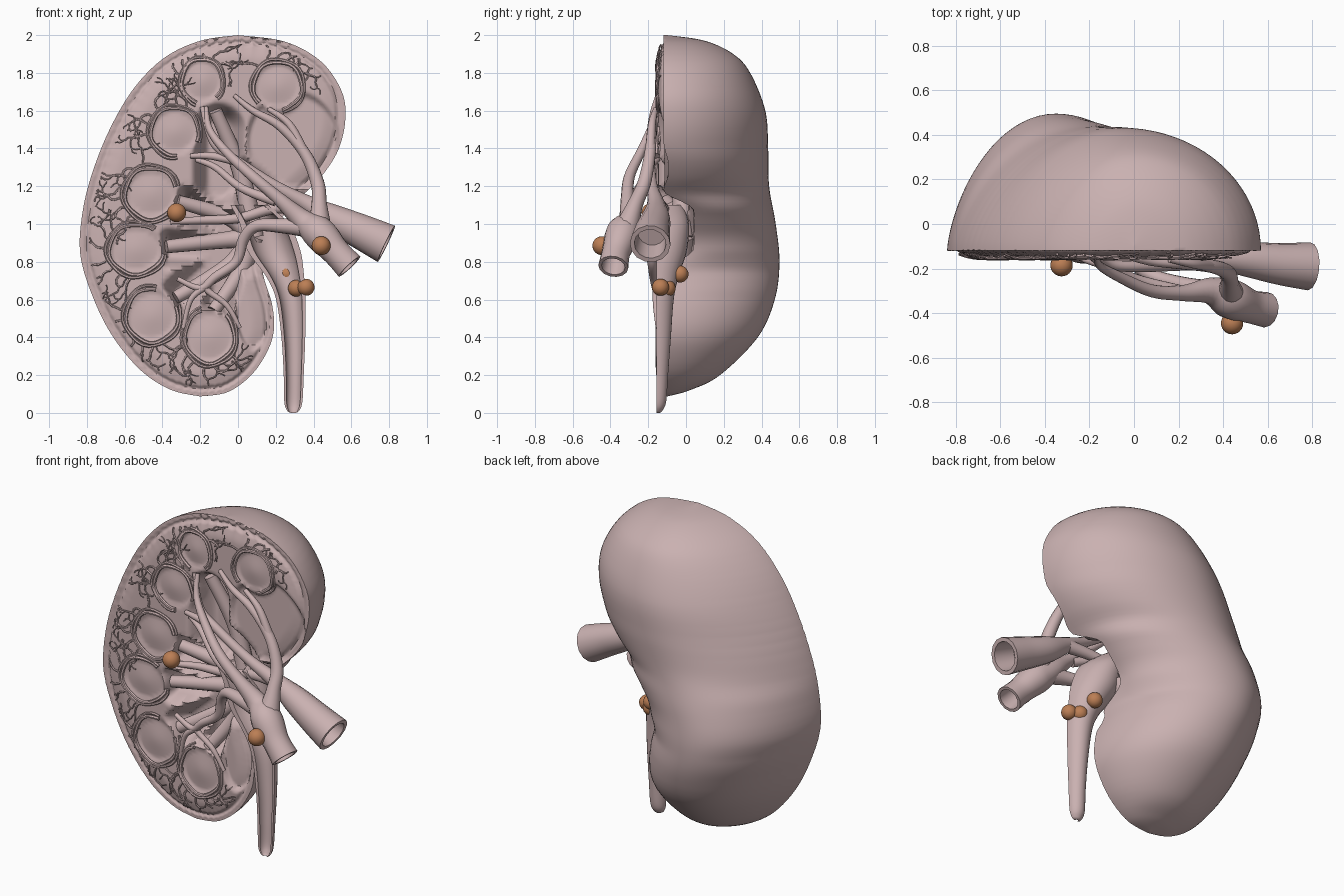
import bpy, bmesh, math, random
from mathutils import Vector

if "Cube" in bpy.data.objects:
    bpy.data.objects.remove(bpy.data.objects["Cube"])

random.seed(4)
FLESH, PIN = (0.59, 0.44, 0.44, 1), (0.50, 0.21, 0.09, 1)
mats = {}
for mname, col in (("flesh", FLESH), ("pin", PIN)):
    mats[mname] = bpy.data.materials.new(mname)
    mats[mname].diffuse_color = col


def finish(bm, name, mat="flesh", angle=40):
    bmesh.ops.recalc_face_normals(bm, faces=bm.faces)
    me = bpy.data.meshes.new(name)
    bm.to_mesh(me)
    bm.free()
    me.shade_smooth()
    me.set_sharp_from_angle(angle=math.radians(angle))
    me.materials.append(mats[mat])
    ob = bpy.data.objects.new(name, me)
    bpy.context.collection.objects.link(ob)
    return ob


def loft(bm, rings):
    rows = [[bm.verts.new(p) for p in r] for r in rings]
    n = len(rows[0])
    for a, b in zip(rows, rows[1:]):
        for i in range(n):
            j = (i + 1) % n
            bm.faces.new((a[i], a[j], b[j], b[i]))
    bm.faces.new(rows[0])
    bm.faces.new(rows[-1])


def spline(pts, steps):
    """Catmull-Rom through tuples of any length"""
    p = [pts[0]] + list(pts) + [pts[-1]]
    out = []
    for i in range(1, len(p) - 2):
        for k in range(steps):
            t = k / steps
            out.append(tuple(0.5 * (2 * b + (c - a) * t + (2 * a - 5 * b + 4 * c - d) * t * t
                       + (3 * b - a - 3 * c + d) * t ** 3)
                       for a, b, c, d in zip(p[i - 1], p[i], p[i + 1], p[i + 2])))
    return out + [tuple(pts[-1])]


def tube(bm, pts, steps=6, sides=14, hollow=False):
    """Round tube through (x, y, z, radius); hollow opens the first end"""
    s = spline(pts, steps) if steps > 1 else pts
    c = [Vector(q[:3]) for q in s]
    rings, ref = [], None
    for i, q in enumerate(s):
        d = (c[min(i + 1, len(c) - 1)] - c[max(i - 1, 0)]).normalized()
        ref = d.orthogonal() if ref is None else ref - d * ref.dot(d)
        u = ref.normalized()
        v = d.cross(u)
        ref = u
        circ = [u * math.cos(2 * math.pi * k / sides) + v * math.sin(2 * math.pi * k / sides) for k in range(sides)]
        if i == 0 and hollow:
            rings += [[c[0] + d * 0.14 + w * q[3] * 0.7 for w in circ], [c[0] + w * q[3] * 0.78 for w in circ]]
        rings.append([c[i] + w * q[3] for w in circ])
    loft(bm, rings)


# Kidney outline (x, z) and back bulge (y, z), read from top to bottom
LEFT = spline([(0, 2), (-.2, 1.97), (-.39, 1.88), (-.55, 1.72), (-.68, 1.5), (-.775, 1.26), (-.825, 1.05),
               (-.835, .84), (-.775, .63), (-.67, .415), (-.52, .23), (-.36, .124), (-.2, .087)], 8)
RIGHT = spline([(0, 2), (.25, 1.965), (.44, 1.86), (.55, 1.7), (.568, 1.55), (.53, 1.39), (.44, 1.25), (.33, 1.14),
                (.22, 1.02), (.14, .9), (.13, .75), (.18, .575), (.19, .44), (.155, .325), (.07, .2),
                (-.055, .11), (-.2, .087)], 8)
BACK = spline([(-.10, 2), (.1, 1.97), (.25, 1.9), (.34, 1.8), (.42, 1.6), (.435, 1.4), (.44, 1.2), (.475, 1),
               (.495, .8), (.47, .6), (.38, .4), (.18, .2), (.02, .12), (-.10, .087)], 8)
OUTLINE = LEFT[::2] + RIGHT[::2]


def at(chain, z):
    for (x0, z0), (x1, z1) in zip(chain, chain[1:]):
        if z1 <= z <= z0:
            return x0 + (x1 - x0) * (z0 - z) / max(z0 - z1, 1e-6)
    return chain[-1][0]


def smooth(t):
    t = min(max(t, 0), 1)
    return t * t * (3 - 2 * t)


def seg_dist(x, z, x0, z0, x1, z1):
    dx, dz = x1 - x0, z1 - z0
    t = min(max(((x - x0) * dx + (z - z0) * dz) / (dx * dx + dz * dz), 0), 1)
    return math.hypot(x - x0 - t * dx, z - z0 - t * dz)


# Pyramids (x, z, rx, rz), large cut lobes, and sinus hollows (x0, z0, x1, z1, radius)
PYRAMIDS = [(-.19, 1.755, .10, .11), (.21, 1.73, .12, .12), (-.335, 1.49, .12, .12), (-.46, 1.16, .13, .13),
            (-.54, .865, .135, .125), (-.455, .515, .13, .135), (-.15, .405, .125, .135)]
LOBES = [(.29, 1.44, .255, .27), (.08, .56, .095, .23)]
SINUS = [(.27, 1.0, -.05, .88, .2), (-.1, 1.5, -.1, 1.2, .15), (-.03, 1.25, .2, 1.05, .14), (-.05, .97, -.28, 1.1, .11),
         (-.05, .86, -.36, .87, .11), (-.1, .8, -.3, .62, .12), (-.05, .8, -.11, .58, .11)]


def edge_dist(x, z):
    return min(math.hypot(x - a, z - b) for a, b in OUTLINE)


def face_y(x, z):
    s = max(smooth((1 - seg_dist(x, z, *h[:4]) / h[4]) * 1.5) for h in SINUS)
    d = edge_dist(x, z)
    y = -.118 - .027 * smooth(d / .13) + .012 * smooth(1 - abs(d - .04) / .018)
    near = 1
    for px, pz, rx, rz in PYRAMIDS:
        e = math.hypot((x - px) / rx, (z - pz) / rz)
        near *= smooth((e - 1) / .3)
        y += .012 * smooth((1.05 - e) * 6) - .012 * smooth(1 - e)
    s *= near
    for px, pz, rx, rz in LOBES:
        e = math.hypot((x - px) / rx, (z - pz) / rz)
        y += .03 * smooth((1 - e) * 8) * (1 - s) * near
    return y + .16 * s


# Kidney body: stacked slices, domed at the back, relief on the cut face
NZ, NB, NF = 140, 40, 110
rings = []
for i in range(NZ):
    z = 1.0435 + .9565 * math.cos(math.pi * (i + .35) / (NZ - .3))
    xl, xr, top = at(LEFT, z), at(RIGHT, z), at(BACK, z)
    c, a = (xl + xr) / 2, (xr - xl) / 2
    yl, yr = face_y(xl, z), face_y(xr, z)
    ring = []
    for k in range(NB + 1):
        t = math.pi * k / NB
        # the outer border is flatter than the hilum side
        sn = max(math.sin(t), 0) ** (1 if t < math.pi / 2 else 1.4)
        ring.append((c + a * math.cos(t), (yr + (yl - yr) * k / NB) * (1 - sn) + top * sn, z))
    for k in range(1, NF):
        x = xl + (xr - xl) * k / NF
        ring.append((x, face_y(x, z), z))
    rings.append(ring)
bm = bmesh.new()
loft(bm, rings)
finish(bm, "kidney_body", angle=50)

# Arcuate vessels round the pyramids and fine twigs in the cortex
bm = bmesh.new()


def twig(x, z, ang, step, r, depth):
    pts = [(x, face_y(x, z) - .006, z, r)]
    for _ in range(4):
        ang += random.uniform(-.7, .7)
        x, z = x + math.cos(ang) * step, z + math.sin(ang) * step
        if edge_dist(x, z) < .05 or not at(LEFT, z) < x < at(RIGHT, z):
            break
        pts.append((x, face_y(x, z) - .009, z, r))
    if len(pts) > 1:
        tube(bm, pts, 1, 5)
        if depth:
            for da in (-.65, .65):
                twig(x, z, ang + da, step * .75, r * .75, depth - 1)


for px, pz, rx, rz in PYRAMIDS:
    out = math.atan2(pz - 1.05, px + .02)
    for scale, r in ((1.06, .010), (1.19, .008)):
        loop = []
        for k in range(29):
            t = out + math.radians(-150 + 300 * k / 28)
            wob = scale + .03 * math.sin(5 * t + 9 * scale)
            x, z = px + rx * wob * math.cos(t), pz + rz * wob * math.sin(t)
            loop.append((x, min(face_y(x, z), -.12) - .008, z, r))
        tube(bm, loop, 1, 6)
    for k in range(-3, 4):
        t = out + k * .36
        twig(px + rx * 1.2 * math.cos(t), pz + rz * 1.2 * math.sin(t), t, .02, .006, 2)
finish(bm, "cortex_vessels")

# Wide upper vessel and its branches
bm = bmesh.new()
tube(bm, [(.785, -.19, .895, .108), (.66, -.18, .955, .095), (.5, -.16, 1.03, .076), (.36, -.16, 1.11, .046),
          (.2, -.18, 1.2, .03), (0, -.19, 1.33, .026), (-.13, -.18, 1.43, .021), (-.19, -.15, 1.62, .013)], hollow=True)
tube(bm, [(.36, -.15, 1.1, .04), (.18, -.12, 1.08, .03), (0, -.1, 1.03, .026), (-.2, -.1, 1.02, .022), (-.36, -.14, 1.01, .014)])
tube(bm, [(0, -.19, 1.33, .024), (-.14, -.18, 1.36, .02), (-.25, -.15, 1.36, .013)])
finish(bm, "upper_vessel")

# Lower front vessel and its branches
bm = bmesh.new()
tube(bm, [(.59, -.385, .775, .08), (.52, -.37, .85, .076), (.43, -.335, .95, .09), (.34, -.3, 1.02, .06),
          (.22, -.31, 1.13, .036), (.08, -.3, 1.25, .029), (-.06, -.24, 1.38, .024), (-.15, -.19, 1.5, .018),
          (-.17, -.15, 1.62, .012)], hollow=True)
tube(bm, [(.43, -.32, .96, .07), (.43, -.27, 1.1, .042), (.42, -.22, 1.22, .036), (.35, -.19, 1.38, .03),
          (.22, -.18, 1.52, .024), (.08, -.17, 1.6, .018), (-.02, -.15, 1.68, .012)])
tube(bm, [(.35, -.19, 1.38, .026), (.27, -.18, 1.53, .02), (.16, -.16, 1.61, .013)])
tube(bm, [(.38, -.31, .98, .055), (.24, -.28, .99, .04), (.1, -.24, .99, .032), (.03, -.2, .92, .03),
          (-.01, -.18, .8, .026), (-.12, -.17, .72, .024), (-.2, -.16, .66, .018), (-.32, -.15, .71, .013)])
tube(bm, [(-.12, -.17, .72, .022), (-.17, -.16, .66, .018), (-.06, -.16, .57, .015), (.01, -.15, .45, .011)])
tube(bm, [(-.17, -.16, .67, .02), (-.25, -.16, .6, .015), (-.29, -.15, .45, .011)])
tube(bm, [(.2, -.3, 1.12, .028), (.02, -.25, 1.19, .022), (-.12, -.19, 1.3, .018), (-.22, -.15, 1.34, .013)])
finish(bm, "lower_vessel")

# Calyx tubes leading into the pelvis
bm = bmesh.new()
for x, z in ((-.38, .88), (-.33, .61), (-.13, .54), (-.32, 1.12), (-.12, 1.6)):
    tube(bm, [(.08, -.02, .93, .06), (.05 + x * .3, -.03, .95 * .5 + z * .5, .045), (x, -.1, z, .035)])
finish(bm, "calyces")

# Ureter: half pipe with its open side to the front (z, x, half width, depth)
bm = bmesh.new()
rings = []
for z, x, w, d in spline([(1.1, .06, .1, .14), (1.0, .14, .13, .17), (.86, .19, .14, .16), (.72, .25, .1, .115),
                          (.6, .28, .078, .09),
                          (.4, .293, .063, .075), (.2, .295, .053, .06), (.06, .293, .048, .05),
                          (.012, .292, .032, .03), (0, .292, .012, .015)], 6):
    arc = [(math.cos(math.pi * k / 14), math.sin(math.pi * k / 14)) for k in range(15)]
    rings.append([(x + w * a, -.155 + d * b, max(z, 0)) for a, b in arc]
                 + [(x + w * .75 * a, -.153 + d * .7 * b, max(z, 0)) for a, b in arc[::-1]])
loft(bm, rings)
finish(bm, "ureter")

# Marker pins
for i, p in enumerate([(-.325, -.185, 1.06), (.44, -.445, .885), (.36, -.135, .665), (.31, -.1, .66), (.26, -.032, .735)]):
    bm = bmesh.new()
    bmesh.ops.create_uvsphere(bm, u_segments=24, v_segments=14, radius=.05 if i < 2 else .045)
    finish(bm, f"marker_ball_{i + 1}", "pin").location = p

for m in bpy.data.materials:
    if m.users and not m.is_grease_pencil:
        m.use_nodes = True
        m.node_tree.nodes["Principled BSDF"].inputs["Base Color"].default_value = m.diffuse_color
